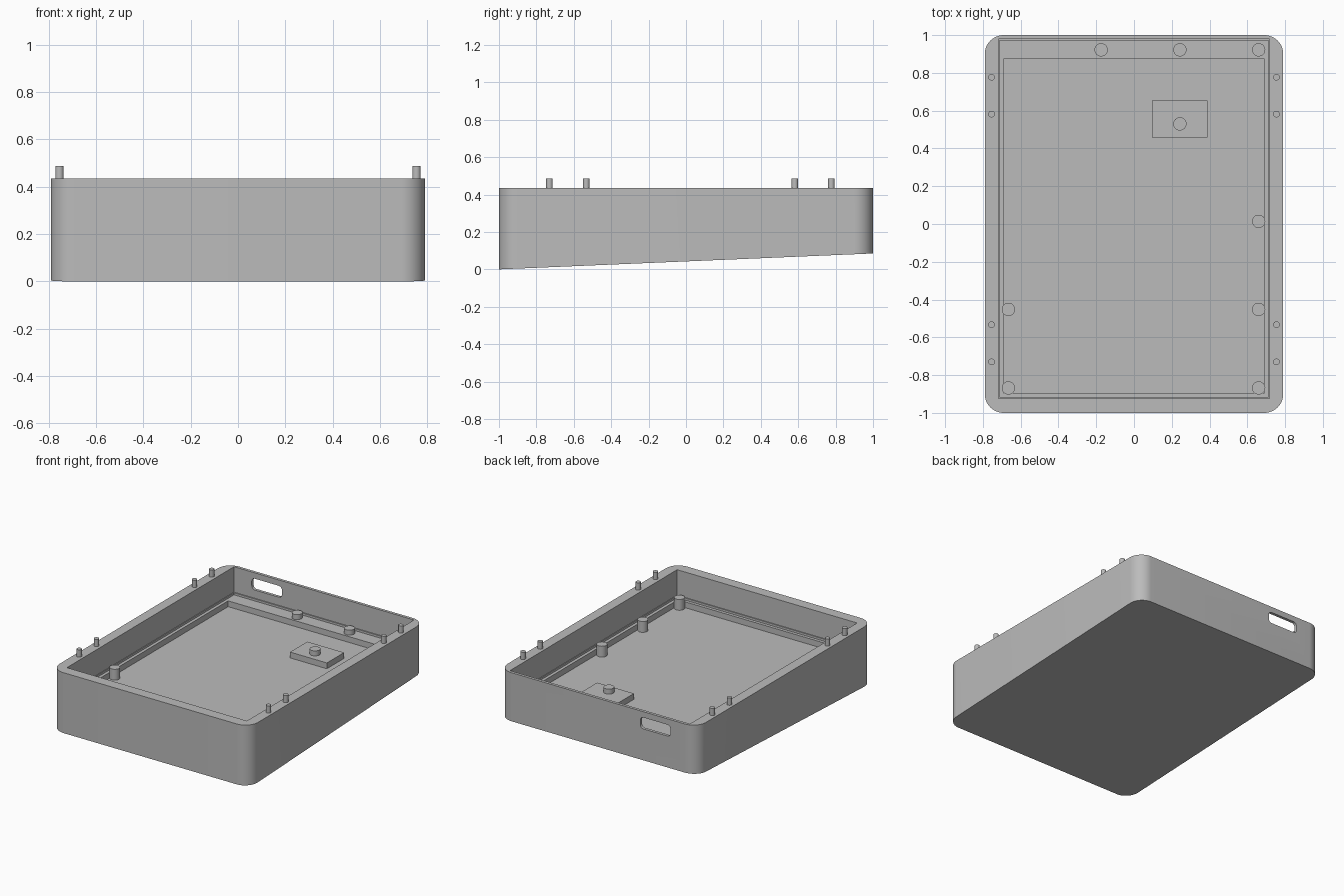
import bpy
import bmesh
from math import sin, cos, pi, radians

old = bpy.data.objects.get("Cube")
if old:
    bpy.data.objects.remove(old, do_unlink=True)

grey = bpy.data.materials.new("plain grey")
grey.use_nodes = True
grey.diffuse_color = (0.5, 0.5, 0.5, 1)
grey.node_tree.nodes["Principled BSDF"].inputs["Base Color"].default_value = (0.5, 0.5, 0.5, 1)

RIM = 0.435       # top of the walls
LEDGE = 0.237     # shelf around the floor
FLOOR = 0.195
POST_TOP = 0.273


def finish(name, bm):
    bmesh.ops.recalc_face_normals(bm, faces=bm.faces)
    mesh = bpy.data.meshes.new(name)
    bm.to_mesh(mesh)
    bm.free()
    mesh.materials.append(grey)
    obj = bpy.data.objects.new(name, mesh)
    bpy.context.collection.objects.link(obj)
    return obj


def rounded_outline(w, h, r, steps):
    """Counter-clockwise rounded rectangle with half sizes w and h."""
    points = []
    for i, (sx, sy) in enumerate([(1, 1), (-1, 1), (-1, -1), (1, -1)]):
        for k in range(steps + 1):
            a = (i + k / steps) * pi / 2
            points.append((sx * (w - r) + r * cos(a), sy * (h - r) + r * sin(a)))
    return points


def prism(name, bottom, top):
    bm = bmesh.new()
    low = [bm.verts.new(p) for p in bottom]
    high = [bm.verts.new(p) for p in top]
    bm.faces.new(low)
    bm.faces.new(high)
    for i in range(len(low)):
        j = (i + 1) % len(low)
        bm.faces.new((low[i], low[j], high[j], high[i]))
    return finish(name, bm)


def box(name, x0, x1, y0, y1, z0, z1):
    ring = [(x0, y0), (x1, y0), (x1, y1), (x0, y1)]
    return prism(name, [(x, y, z0) for x, y in ring], [(x, y, z1) for x, y in ring])


def cylinder(name, x, y, r, z0, z1, sides=32):
    ring = [(x + r * cos(2 * pi * i / sides), y + r * sin(2 * pi * i / sides)) for i in range(sides)]
    return prism(name, [(a, b, z0) for a, b in ring], [(a, b, z1) for a, b in ring])


def smooth(obj):
    bpy.ops.object.select_all(action='DESELECT')
    obj.select_set(True)
    bpy.context.view_layer.objects.active = obj
    bpy.ops.object.shade_smooth_by_angle(angle=radians(30))


def cut(obj, cutter):
    mod = obj.modifiers.new("cut", 'BOOLEAN')
    mod.operation = 'DIFFERENCE'
    mod.solver = 'EXACT'
    mod.object = cutter
    bpy.context.view_layer.update()
    graph = bpy.context.evaluated_depsgraph_get()
    result = bpy.data.meshes.new_from_object(obj.evaluated_get(graph))
    obj.modifiers.clear()
    obj.data = result
    bpy.data.objects.remove(cutter, do_unlink=True)


# Outer shell with a sloping underside
outline = rounded_outline(0.79, 1.0, 0.1, 12)
tray = prism("tray", [(x, y, 0.0425 * (1 + y)) for x, y in outline],
             [(x, y, RIM) for x, y in outline])

# Cavity, fine step, and sunken floor
cut(tray, box("cavity_cutter", -0.717, 0.717, -0.923, 0.979, LEDGE + 0.015, 0.6))
cut(tray, box("step_cutter", -0.712, 0.712, -0.916, 0.971, LEDGE, 0.5))
cut(tray, box("floor_cutter", -0.69, 0.69, -0.894, 0.873, FLOOR, 0.5))

# Rounded slot through the back wall
slot = [(x - 0.456, z + 0.352) for x, z in rounded_outline(0.12, 0.041, 0.025, 6)]
cut(tray, prism("slot_cutter", [(x, 0.9, z) for x, z in slot], [(x, 1.1, z) for x, z in slot]))
smooth(tray)

# Raised block on the floor
box("raised_block", 0.095, 0.388, 0.457, 0.653, FLOOR - 0.01, LEDGE)

# Support posts, resting on the floor, ledge or block
posts = [(-0.174, 0.922), (0.243, 0.922), (0.66, 0.922), (0.243, 0.53), (0.66, 0.014),
         (0.66, -0.452), (0.66, -0.868), (-0.665, -0.452), (-0.665, -0.868)]
for x, y in posts:
    smooth(cylinder("support_post", x, y, 0.035, FLOOR - 0.01, POST_TOP))

# Locating pegs along both side rims
for side, label in ((1, "left"), (-1, "right")):
    for y in (0.777, 0.582, -0.533, -0.73):
        smooth(cylinder(label + "_rim_peg", side * 0.754, y, 0.0175, RIM - 0.01, 0.487, 24))
